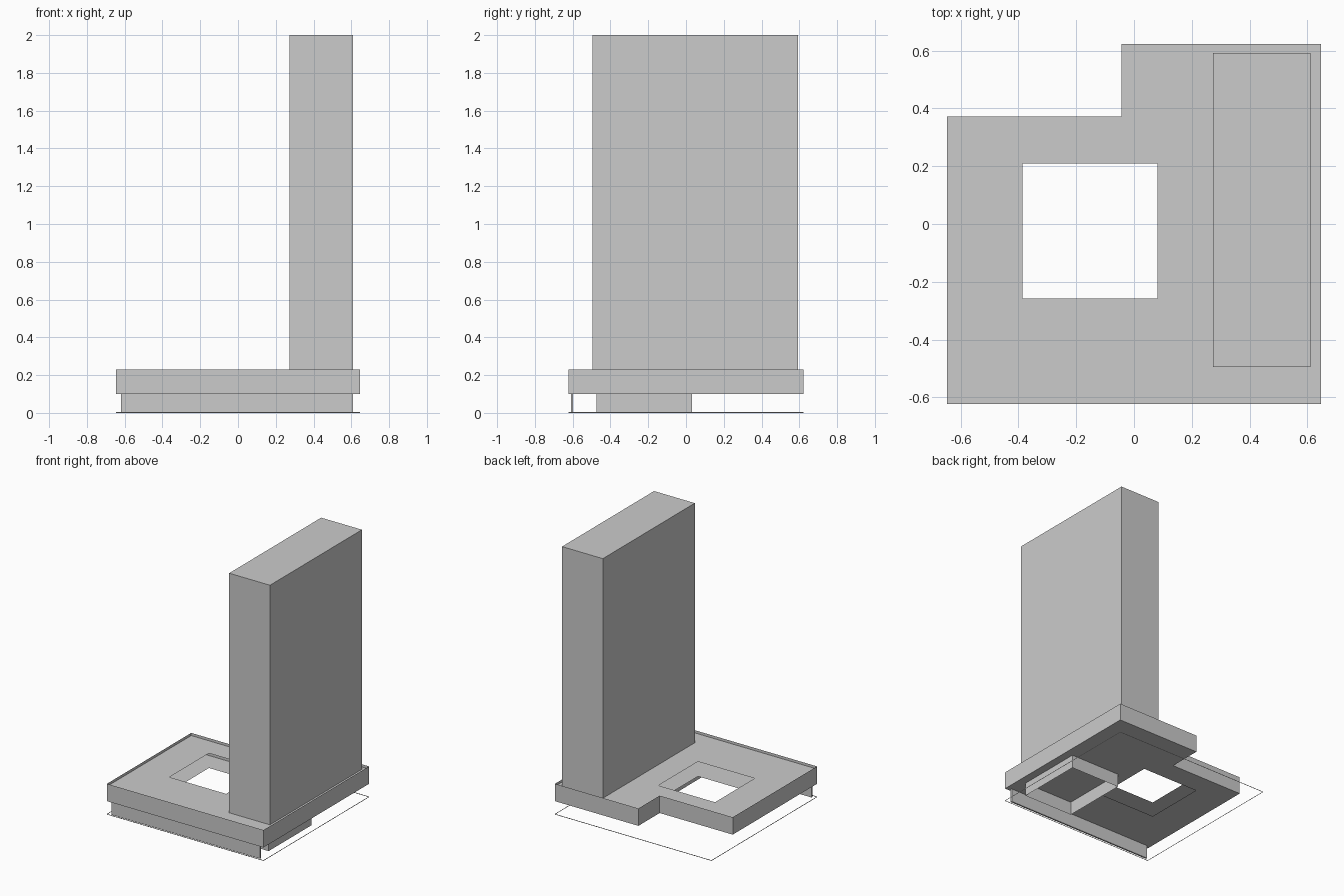
import bpy
import bmesh

cube = bpy.data.objects.get("Cube")
if cube:
    bpy.data.objects.remove(cube, do_unlink=True)

grey = bpy.data.materials.new("light grey")
grey.use_nodes = True
COLOUR = (0.6, 0.6, 0.6, 1)
grey.diffuse_color = COLOUR
grey.node_tree.nodes["Principled BSDF"].inputs["Base Color"].default_value = COLOUR


def finish(name, bm):
    bmesh.ops.remove_doubles(bm, verts=bm.verts, dist=0.0001)
    mesh = bpy.data.meshes.new(name)
    bm.to_mesh(mesh)
    bm.free()
    mesh.materials.append(grey)
    obj = bpy.data.objects.new(name, mesh)
    bpy.context.scene.collection.objects.link(obj)
    return obj


def rectangle(x0, x1, y0, y1):
    return [(x0, y0), (x1, y0), (x1, y1), (x0, y1)]


def walls(name, outline, z0, z1, top=False, bottom=False):
    """Upright sheets along a counter-clockwise outline, with optional caps."""
    bm = bmesh.new()
    low = [bm.verts.new((x, y, z0)) for x, y in outline]
    high = [bm.verts.new((x, y, z1)) for x, y in outline]
    for i in range(len(outline)):
        j = (i + 1) % len(outline)
        bm.faces.new((low[i], low[j], high[j], high[i]))
    if top:
        bm.faces.new(high)
    if bottom:
        bm.faces.new(low[::-1])
    return finish(name, bm)


# Plan lines of the podium: outer edges, courtyard opening and back notch
X = [-0.647, -0.386, -0.043, 0.082, 0.647]
Y = [-0.623, -0.258, 0.209, 0.372, 0.623]
FLOOR, ROOF, RIM = 0.10, 0.21, 0.23


def slab(name, z, faces_up):
    """Flat sheet over the podium plan, leaving out courtyard and notch."""
    bm = bmesh.new()
    for i in range(4):
        for j in range(4):
            courtyard = i in (1, 2) and j == 1
            notch = i < 2 and j == 3
            if courtyard or notch:
                continue
            corners = rectangle(X[i], X[i + 1], Y[j], Y[j + 1])
            if not faces_up:
                corners.reverse()
            bm.faces.new([bm.verts.new((x, y, z)) for x, y in corners])
    return finish(name, bm)


# Podium: hollow, with its walls rising past the roof as a parapet
podium_plan = [(X[0], Y[0]), (X[4], Y[0]), (X[4], Y[4]),
               (X[2], Y[4]), (X[2], Y[3]), (X[0], Y[3])]
walls("podium_walls", podium_plan, FLOOR, RIM)
slab("podium_roof", ROOF, True)
slab("podium_underside", FLOOR, False)

# Tower standing on the podium roof
walls("tower", rectangle(0.273, 0.61, -0.494, 0.592), ROOF, 2.0, top=True)

# Ground floor: open core walls and the long front wall
walls("ground_core", rectangle(0.175, 0.586, -0.475, 0.033), 0, FLOOR)
walls("front_wall", rectangle(-0.619, 0.608, -0.609, -0.597), 0, FLOOR, bottom=True)

# Low site boundary strip
walls("site_boundary", rectangle(X[0], X[4], Y[0], Y[4]), 0, 0.005)
